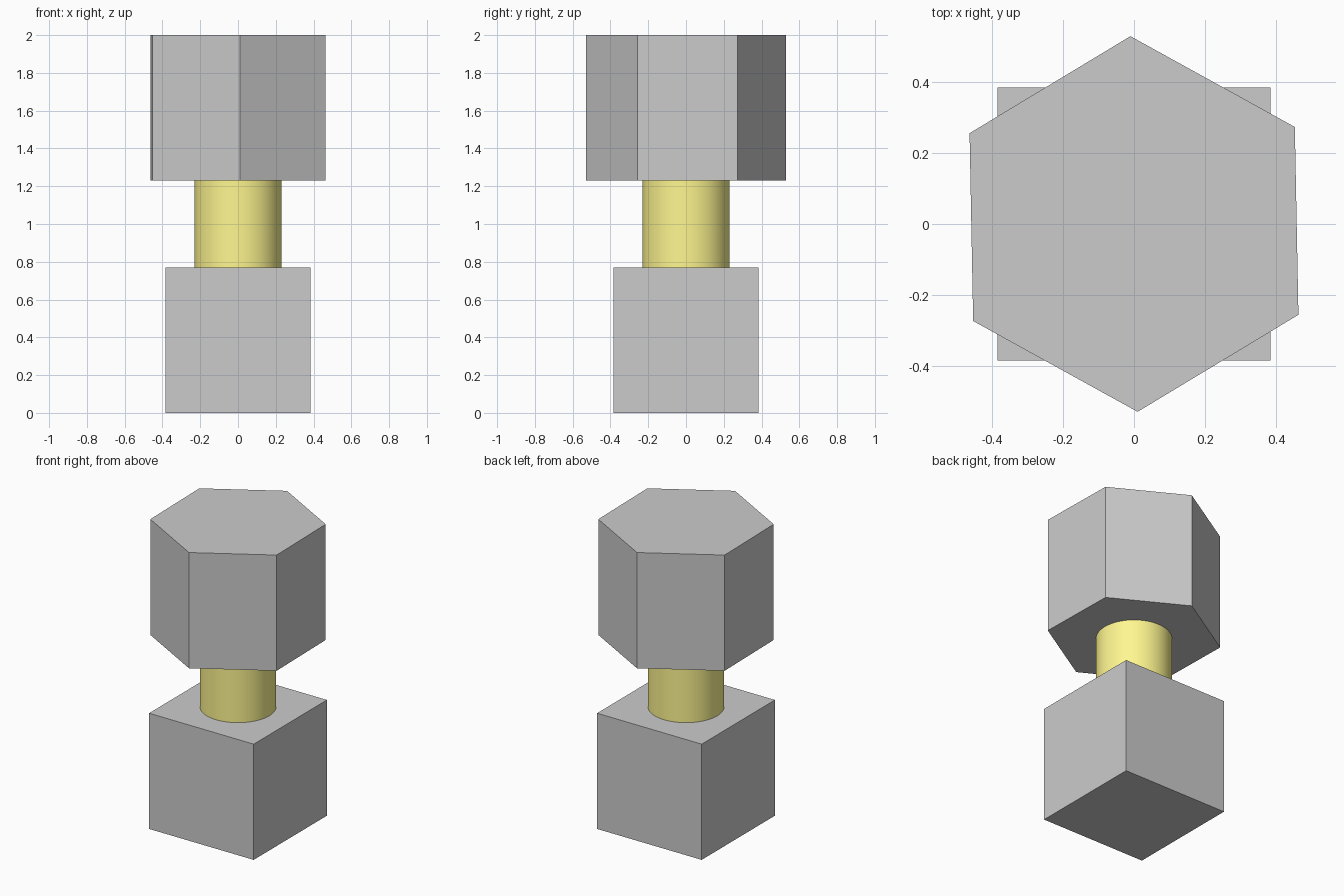
import bpy
import math

if "Cube" in bpy.data.objects:
    bpy.data.objects.remove(bpy.data.objects["Cube"])

HEIGHT = 0.77          # height of both heads
NECK = 2 - 2 * HEIGHT  # length of the neck between them


def prism(name, sides, radius, z0, height, angle=0.0):
    """Upright prism standing at z0, turned about z by angle."""
    bpy.ops.mesh.primitive_cylinder_add(
        vertices=sides, radius=radius, depth=height,
        location=(0, 0, z0 + height / 2), rotation=(0, 0, angle))
    obj = bpy.context.object
    obj.name = name
    bpy.ops.object.transform_apply(location=False, rotation=True, scale=True)
    return obj


# Square base block
bpy.ops.mesh.primitive_cube_add(size=HEIGHT, location=(0, 0, HEIGHT / 2))
bpy.context.object.name = "square_base"

# Round yellow neck
neck = prism("round_neck", 64, 0.23, HEIGHT, NECK)
bpy.ops.object.shade_smooth_by_angle(angle=math.radians(30))
yellow = bpy.data.materials.new("yellow")
yellow.diffuse_color = (1.0, 0.93, 0.28, 1)
yellow.use_nodes = True
yellow.node_tree.nodes["Principled BSDF"].inputs["Base Color"].default_value = yellow.diffuse_color
neck.data.materials.append(yellow)

# Hexagonal head, turned very slightly
prism("hexagonal_head", 6, 0.53, HEIGHT + NECK, HEIGHT, math.radians(1.1))
